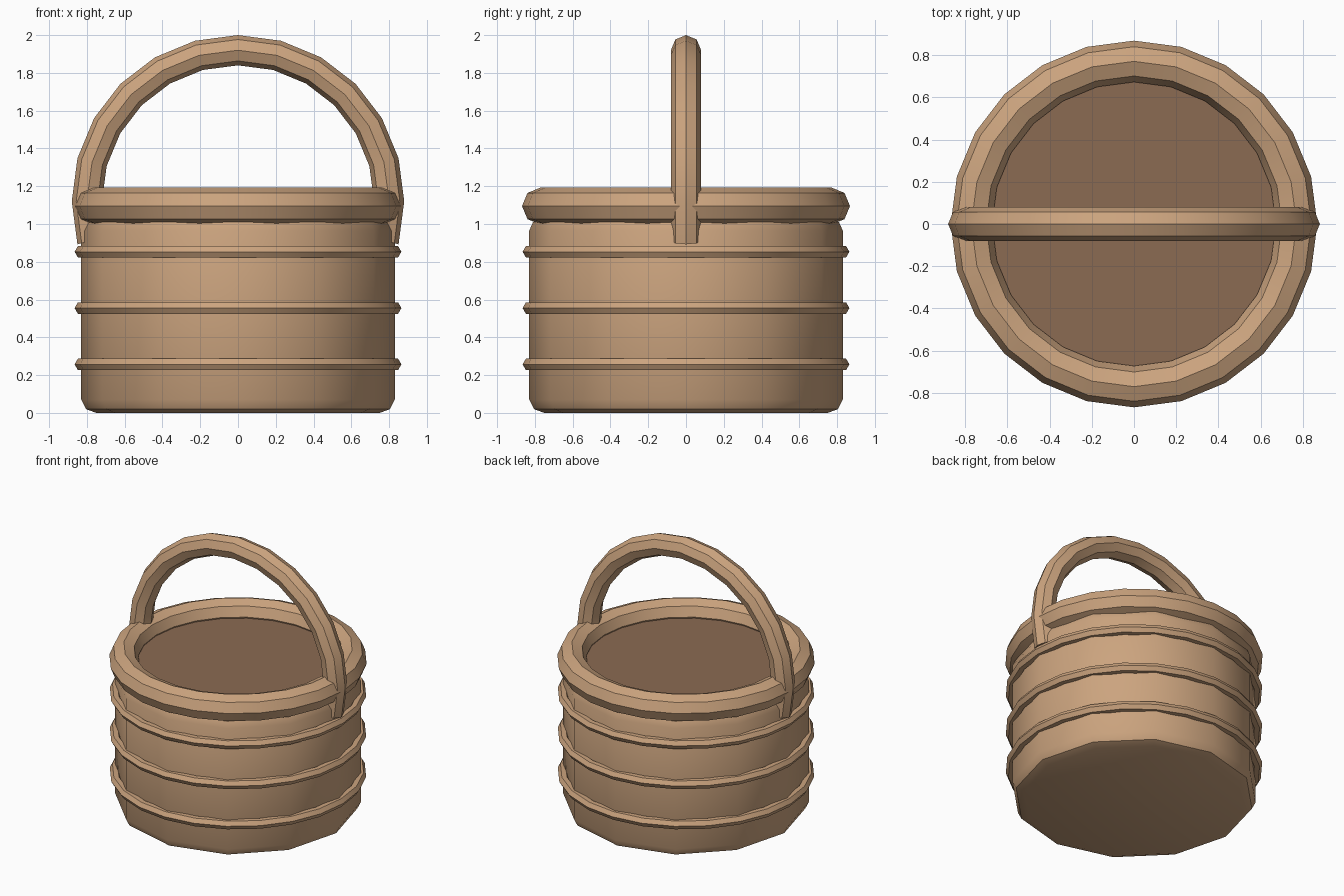
import bpy
import math
from mathutils import Matrix

cube = bpy.data.objects.get("Cube")
if cube:
    bpy.data.objects.remove(cube, do_unlink=True)


def make_material(name, color):
    mat = bpy.data.materials.new(name)
    mat.use_nodes = True
    mat.diffuse_color = color
    mat.node_tree.nodes["Principled BSDF"].inputs["Base Color"].default_value = color
    return mat


tan = make_material("tan wood", (0.60, 0.37, 0.21, 1))
brown = make_material("brown filling", (0.26, 0.145, 0.085, 1))


def add_object(name, verts, faces, mat):
    mesh = bpy.data.meshes.new(name)
    mesh.from_pydata(verts, [], faces)
    mesh.materials.append(mat)
    obj = bpy.data.objects.new(name, mesh)
    bpy.context.collection.objects.link(obj)
    bpy.ops.object.select_all(action="DESELECT")
    obj.select_set(True)
    bpy.context.view_layer.objects.active = obj
    bpy.ops.object.mode_set(mode="EDIT")
    bpy.ops.mesh.select_all(action="SELECT")
    bpy.ops.mesh.normals_make_consistent(inside=False)
    bpy.ops.object.mode_set(mode="OBJECT")
    bpy.ops.object.shade_smooth_by_angle(angle=math.radians(40))
    return obj


def lathe(name, profile, sides, mat):
    """Turn an open (radius, z) profile around z and cap both ends."""
    rows = len(profile)
    verts = [(r * math.cos(math.tau * i / sides), r * math.sin(math.tau * i / sides), z)
             for i in range(sides) for r, z in profile]
    faces = [[i * rows + j, (i + 1) % sides * rows + j,
              (i + 1) % sides * rows + j + 1, i * rows + j + 1]
             for i in range(sides) for j in range(rows - 1)]
    faces.append([i * rows for i in range(sides)])
    faces.append([i * rows + rows - 1 for i in range(sides)])
    return add_object(name, verts, faces, mat)


def ring(name, radius, thickness, tube_sides, z, steps=24, arc=24):
    """Sweep a round tube around z; a partial arc gets end caps."""
    closed = arc == steps
    count = steps if closed else arc + 1
    verts, faces = [], []
    for i in range(count):
        a = math.tau * i / steps
        for j in range(tube_sides):
            b = math.tau * j / tube_sides
            r = radius + thickness * math.cos(b)
            verts.append((r * math.cos(a), r * math.sin(a), z + thickness * math.sin(b)))
    for i in range(arc):
        n = (i + 1) % count
        for j in range(tube_sides):
            k = (j + 1) % tube_sides
            faces.append([i * tube_sides + j, n * tube_sides + j,
                          n * tube_sides + k, i * tube_sides + k])
    if not closed:
        faces.append(list(range(tube_sides)))
        faces.append(list(range(arc * tube_sides, count * tube_sides)))
    return add_object(name, verts, faces, tan)


# Twelve-sided body with rounded bottom and top edges
lathe("basket_body",
      [(0.75, 0), (0.805, 0.02), (0.83, 0.07), (0.83, 0.965), (0.81, 1.01), (0.76, 1.03)],
      12, tan)

# Darker filling just inside the rim
lathe("basket_filling", [(0.71, 1.0), (0.71, 1.085)], 24, brown)

# Thick rim and three thin hoops
ring("rim", 0.77, 0.098, 8, 1.095)
for label, height in (("lower", 0.257), ("middle", 0.555), ("upper", 0.853)):
    ring(label + "_hoop", 0.83, 0.035, 6, height)

# Arched handle, stood upright with its ends sunk into the body
handle = ring("handle", 0.80, 0.08, 8, 0, arc=14)
handle.data.transform(Matrix.Translation((0, 0, 1.12))
                      @ Matrix.Rotation(math.radians(90), 4, "X")
                      @ Matrix.Rotation(math.radians(-15), 4, "Z"))
